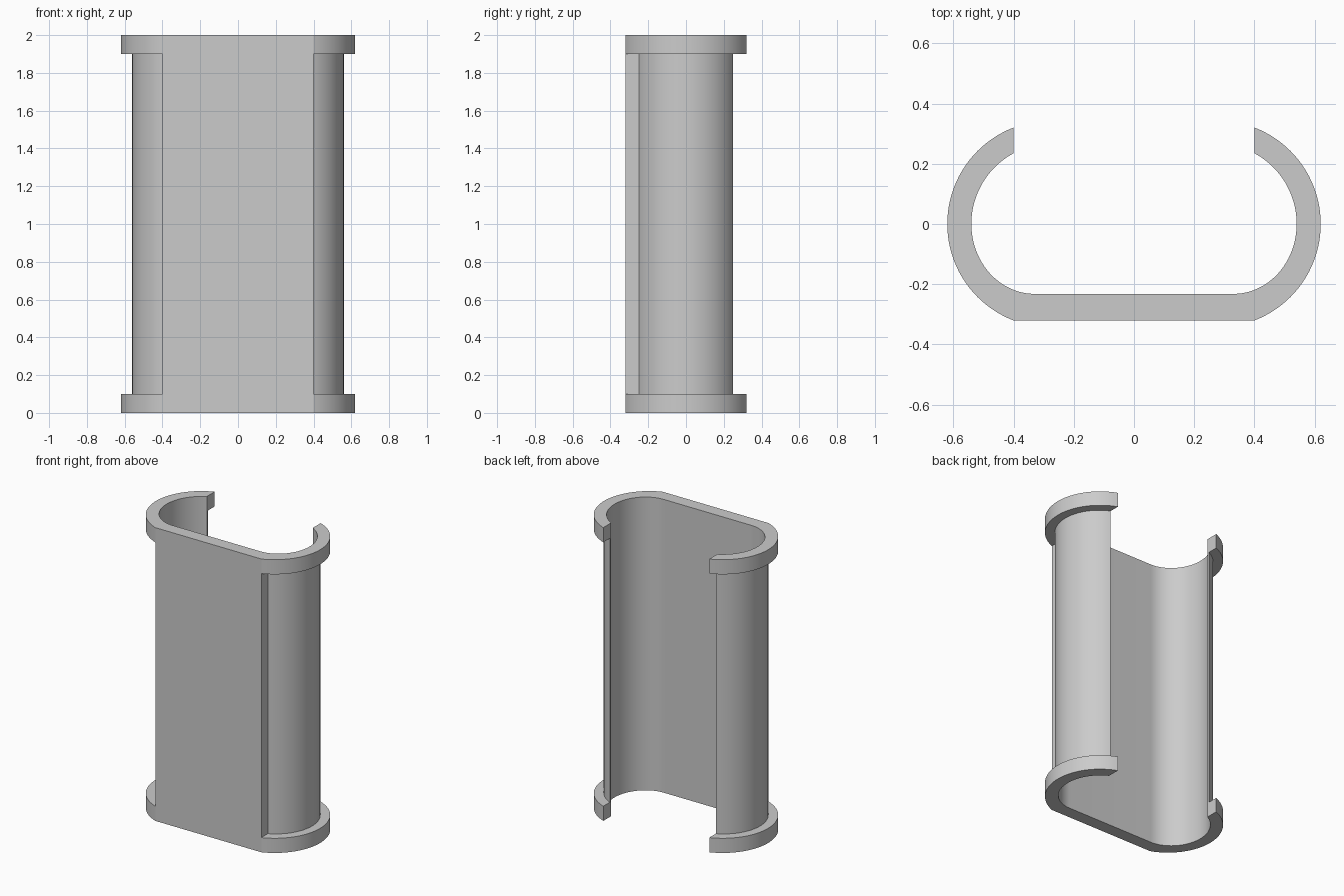
import bpy, bmesh, math

if "Cube" in bpy.data.objects:
    bpy.data.objects.remove(bpy.data.objects["Cube"])


def arc(cx, rx, ry, a0, a1, n=24):
    """Points on an ellipse centred on (cx, 0), from angle a0 to a1."""
    return [(cx + rx * math.cos(a0 + (a1 - a0) * i / n),
             ry * math.sin(a0 + (a1 - a0) * i / n)) for i in range(n + 1)]


def section(half):
    """Mirror a right-hand half outline into a closed outline."""
    return half + [(-x, y) for x, y in reversed(half)]


LIP = 0.4                      # x of the opening edges and of the plate sides
# Inner surface: plate fillet up to the widest point, then arc to the opening
a_in = math.acos((LIP - 0.273) / 0.267)
inner = arc(0.33, 0.21, 0.232, -math.pi / 2, 0) + arc(0.273, 0.267, 0.267, 0, a_in)[1:]

# Outer surfaces of the thin wall and the thick end collars
a_wall = math.acos((LIP - 0.285) / 0.275)
a_col = math.acos((LIP - 0.277) / 0.343)
wall_arc = arc(0.285, 0.275, 0.275, a_wall, -a_wall, 40)
collar_arc = arc(0.277, 0.343, 0.343, a_col, -a_col, 40)
corner = collar_arc[-1]        # front plate corner
wall = section(inner + [wall_arc[0]] + wall_arc + [corner])
collar = section(inner + [wall_arc[0]] + collar_arc + [corner])

# Loft the sections upward: collar, wall, collar
bm = bmesh.new()
levels = [(collar, 0), (collar, 0.1), (wall, 0.1), (wall, 1.9), (collar, 1.9), (collar, 2)]
rings = [[bm.verts.new((x, y, z)) for x, y in pts] for pts, z in levels]
n = len(wall)
for lo, hi in zip(rings, rings[1:]):
    for i in range(n):
        j = (i + 1) % n
        bm.faces.new((lo[i], lo[j], hi[j], hi[i]))


# End caps, as strips between the inner and outer outlines
def cap(ring):
    m = len(inner)
    k = n // 2
    bm.faces.new(ring[:k])                       # right hook
    bm.faces.new(ring[k:])                       # left hook
    bm.faces.new((ring[0], ring[k - 1], ring[k], ring[-1]))  # plate


cap(rings[0])
cap(rings[-1])
bmesh.ops.remove_doubles(bm, verts=bm.verts, dist=1e-5)
bmesh.ops.recalc_face_normals(bm, faces=bm.faces)

mesh = bpy.data.meshes.new("channel_shell")
bm.to_mesh(mesh)
bm.free()
shell = bpy.data.objects.new("channel_shell", mesh)
bpy.context.collection.objects.link(shell)
bpy.context.view_layer.objects.active = shell
shell.select_set(True)
bpy.ops.object.shade_smooth_by_angle(angle=math.radians(15))
